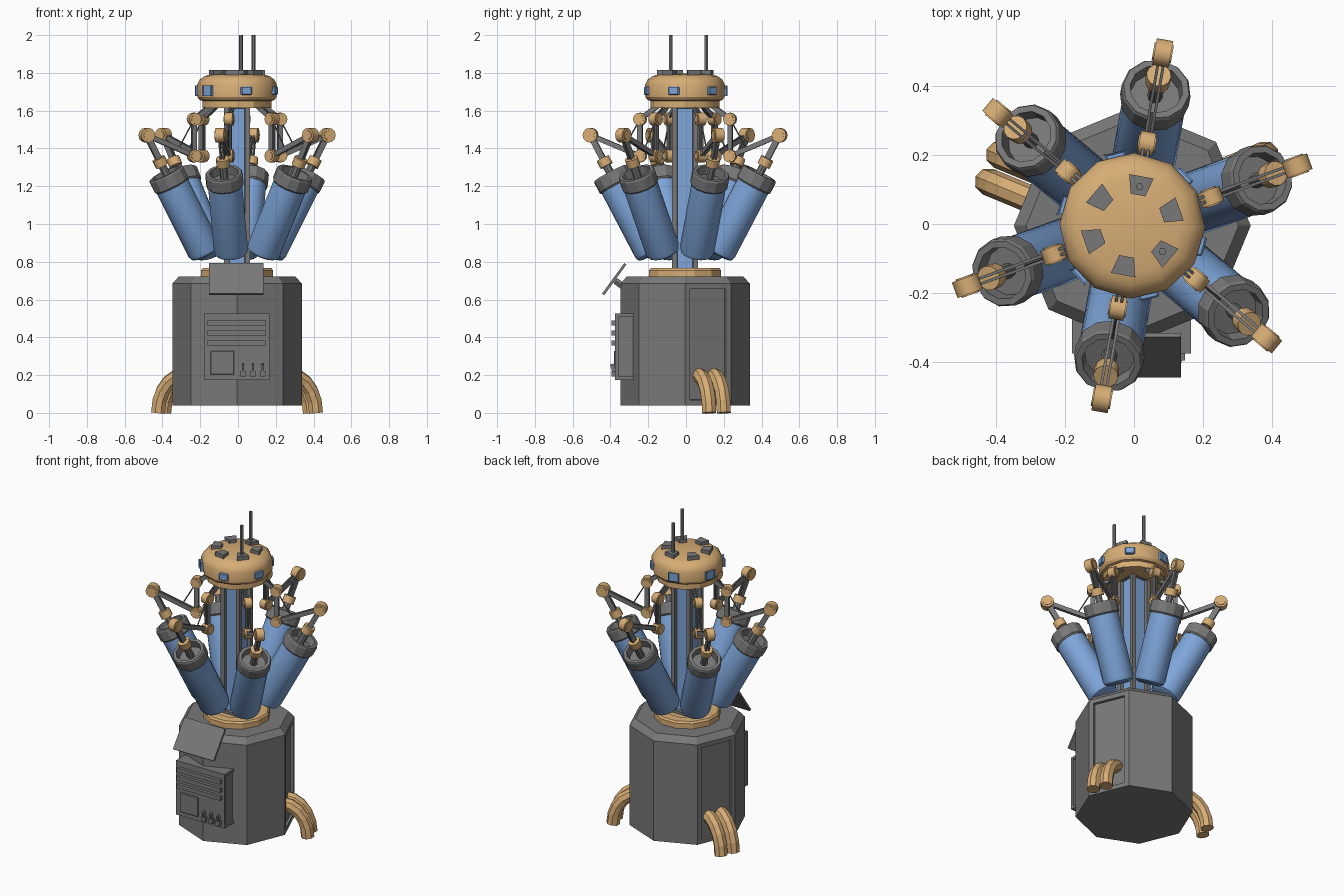
import bpy, bmesh, math
from mathutils import Vector, Matrix

if "Cube" in bpy.data.objects:
    bpy.data.objects.remove(bpy.data.objects["Cube"])

C = Vector((-0.005, -0.005, 0))          # axis of the machine


def material(name, rgb):
    m = bpy.data.materials.new(name)
    m.diffuse_color = (*rgb, 1)
    m.use_nodes = True
    m.node_tree.nodes["Principled BSDF"].inputs["Base Color"].default_value = m.diffuse_color
    return m


TAN = material("tan", (0.68, 0.42, 0.18))
BLUE = material("blue", (0.21, 0.38, 0.70))
GREY = material("dark_grey", (0.19, 0.19, 0.19))


def finish(name, bm, mats=(GREY,), smooth=None):
    bmesh.ops.recalc_face_normals(bm, faces=bm.faces)
    me = bpy.data.meshes.new(name)
    bm.to_mesh(me)
    bm.free()
    for m in mats:
        me.materials.append(m)
    ob = bpy.data.objects.new(name, me)
    bpy.context.collection.objects.link(ob)
    if smooth:
        bpy.ops.object.select_all(action='DESELECT')
        bpy.context.view_layer.objects.active = ob
        ob.select_set(True)
        bpy.ops.object.shade_smooth_by_angle(angle=math.radians(smooth))
    return ob


def lathe_bm(profile, sides, phase=0.0, mtx=Matrix()):
    bm = bmesh.new()
    rings = []
    for r, z in profile:
        n = sides if r > 0 else 1
        rings.append([bm.verts.new(mtx @ Vector((r * math.cos(phase + i * math.tau / sides),
                                                 r * math.sin(phase + i * math.tau / sides), z)))
                      for i in range(n)])
    for a, b in zip(rings, rings[1:]):
        for i in range(sides):
            j = (i + 1) % sides
            quad = [a[i % len(a)], a[j % len(a)], b[j % len(b)], b[i % len(b)]]
            bm.faces.new(list(dict.fromkeys(quad)))
    return bm


def lathe(name, profile, sides, mat=GREY, phase=0.0, mtx=Matrix.Translation(C), smooth=None):
    return finish(name, lathe_bm(profile, sides, phase, mtx), [mat], smooth)


def along(p, q):
    return Matrix.Translation(p) @ (q - p).to_track_quat('Z', 'Y').to_matrix().to_4x4()


def beam(name, p, q, r, mat=GREY, sides=8):
    n = (q - p).length
    return lathe(name, [(0, 0), (r, 0), (r, n), (0, n)], sides, mat, 0, along(p, q),
                 40 if sides > 6 else None)


def box(name, center, size, mat=GREY, rot=Matrix(), bevel=0.0, inner=1.0):
    """Box; inner < 1 narrows its local -x end."""
    bm = bmesh.new()
    bmesh.ops.create_cube(bm, size=1)
    for v in bm.verts:
        if v.co.x < 0:
            v.co.y *= inner
    bm.transform(Matrix.Translation(center) @ rot @ Matrix.Diagonal((*size, 1)))
    if bevel:
        bmesh.ops.bevel(bm, geom=bm.edges[:], offset=bevel, segments=1, affect='EDGES')
    return finish(name, bm, [mat])


def polar(a, r, z, t=0.0):
    """World point at angle a, radius r, height z, shifted t sideways."""
    return C + Vector((r * math.cos(a) - t * math.sin(a), r * math.sin(a) + t * math.cos(a), z))


def recess(bm, faces, border, depth, index=0):
    for f in faces:
        bmesh.ops.inset_region(bm, faces=[f], thickness=border)
        bmesh.ops.inset_region(bm, faces=[f], thickness=0.002, depth=-depth)
        f.material_index = index


# Octagonal base with two recessed side hatches
HATCHES = [math.radians(22.5), math.radians(157.5)]
bm = lathe_bm([(0, .04), (.343, .04), (.343, .685), (.308, .722), (0, .722)], 8, 0, Matrix.Translation(C))
bmesh.ops.recalc_face_normals(bm, faces=bm.faces)
bm.normal_update()
recess(bm, [f for f in bm.faces if any(
    f.normal.dot(Vector((math.cos(a), math.sin(a), 0))) > .99 for a in HATCHES)], .04, .016)
finish("base_body", bm)

# Pairs of hoses arching out of the hatches
for h, a in enumerate(HATCHES):
    for s in (-1, 1):
        cu = bpy.data.curves.new("hose_path", 'CURVE')
        cu.dimensions = '3D'
        cu.bevel_depth, cu.bevel_resolution, cu.use_fill_caps = .04, 2, True
        sp = cu.splines.new('POLY')
        sp.points.add(5)
        for i, p in enumerate(sp.points):
            u = i / 5 * math.pi / 2
            p.co = (*polar(a, .285 + .15 * math.sin(u), .2 * math.cos(u), s * .042), 1)
        tmp = bpy.data.objects.new("hose_path", cu)
        me = bpy.data.meshes.new_from_object(tmp)
        me.shade_flat()
        me.materials.clear()
        me.materials.append(TAN)
        bpy.data.objects.remove(tmp)
        ob = bpy.data.objects.new(f"hose_{h}_{'left' if s < 0 else 'right'}", me)
        bpy.context.collection.objects.link(ob)

# Front console with vents, screen and switches
cx = -.007
bm = bmesh.new()
bmesh.ops.create_cube(bm, size=1, matrix=Matrix.Translation((cx, -.31, .35)) @ Matrix.Diagonal((.345, .13, .35, 1)))
bm.normal_update()
recess(bm, [f for f in bm.faces if abs(f.normal.x) > .9], .024, .008)
finish("console", bm)
for i in range(3):
    box(f"vent_bar_{i}", (cx, -.38, .475 - i * .052), (.31, .03, .026))
box("screen", (-.083, -.376, .265), (.125, .012, .125), bevel=.003)
for i in range(3):
    x = .027 + i * .052
    box(f"switch_{i}", (x, -.38, .207), (.03, .03, .028))
    box(f"switch_lever_{i}", (x, -.385, .235), (.012, .02, .05), rot=Matrix.Rotation(.35, 4, 'X'))

# Tilted display board on a bracket
tilt = Matrix.Rotation(math.radians(54), 4, 'X')
box("tilted_board", (-.009, -.38, .708), (.29, .2, .014), rot=tilt)
beam("board_bracket", Vector((-.01, -.375, .70)), Vector((-.01, -.30, .645)), .02, sides=6)

# Collar and square mast with recessed blue panels
lathe("collar", [(0, .715), (.197, .715), (.197, .755), (.188, .766), (.13, .766), (.12, .75), (0, .75)],
      12, TAN, math.radians(15))
bm = bmesh.new()
bmesh.ops.create_cube(bm, size=1, matrix=Matrix.Translation(C + Vector((0, 0, 1.19)))
                      @ Matrix.Diagonal((.136, .136, .9, 1)))
bm.normal_update()
recess(bm, [f for f in bm.faces if abs(f.normal.z) < .5], .037, .02, 1)
finish("mast", bm, [GREY, BLUE])

# Head dome, windows, roof blocks, aerials
lathe("head", [(0, 1.615), (.183, 1.615), (.183, 1.652), (.198, 1.656), (.209, 1.672), (.211, 1.737),
               (.197, 1.765), (.172, 1.783), (.14, 1.792), (0, 1.796)], 12, TAN, math.radians(28.5), smooth=30)
for k in range(6):
    a = math.radians(43.5 + 60 * k)
    box(f"head_window_{k}", polar(a, .203, 1.705), (.03, .058, .044), BLUE, Matrix.Rotation(a, 4, 'Z'), .005)
    b = math.radians(19.5 + 60 * k)
    box(f"roof_block_{k}", polar(b, .118, 1.8), (.055, .072, .028), rot=Matrix.Rotation(b, 4, 'Z'), inner=.6)
    if k in (1, 5):
        beam(f"aerial_{k}", polar(b, .115, 1.8), polar(b, .115, 2.0), .011, sides=6)

# Six tilted canisters, each with a folding arm up to the head
LEAN = math.radians(28)


def hub(name, a, r, z, rad, half):
    beam(name, polar(a, r, z, -half), polar(a, r, z, half), rad, TAN, 12)
    beam(name + "_pin", polar(a, r, z, -half - .004), polar(a, r, z, half + .004), rad * .68, TAN, 12)


def plates(name, a, p, q, depth=.026):
    """A pair of flat bars lying in the plane of the arm."""
    x = Vector((q[0] - p[0], 0, q[1] - p[1])).normalized()
    y = Vector((0, 1, 0))
    rot = Matrix.Rotation(a, 4, 'Z') @ Matrix((x, y, x.cross(y))).transposed().to_4x4()
    for s in (-1, 1):
        box(f"{name}_{'left' if s < 0 else 'right'}", polar(a, (p[0] + q[0]) / 2, (p[1] + q[1]) / 2, s * .008),
            (math.dist(p, q), .008, depth), rot=rot)


def on_axis(s):
    return .173 + math.sin(LEAN) * s, .84 + math.cos(LEAN) * s


for k in range(6):
    a = math.radians(20 + 60 * k)
    m = along(polar(a, *on_axis(0)), polar(a, *on_axis(1)))
    lathe(f"canister_{k}", [(0, 0), (.068, 0), (.085, .009), (.092, .03), (.092, .43), (0, .43)], 16, BLUE, 0, m, 40)
    lathe(f"canister_rim_{k}", [(0, .41), (.094, .41), (.101, .418), (.101, .478), (.096, .487), (.077, .487),
                                (.073, .44), (0, .44)], 12, GREY, 0, m)
    beam(f"piston_{k}", polar(a, *on_axis(.43)), polar(a, *on_axis(.54)), .022)
    beam(f"piston_collar_{k}", polar(a, *on_axis(.53)), polar(a, *on_axis(.575)), .036, TAN, 12)
    elbow, low, high = (.508, 1.47), (.242, 1.36), (.242, 1.555)
    plates(f"forearm_{k}", a, on_axis(.56), elbow, .032)
    hub(f"elbow_{k}", a, *elbow, .039, .024)
    plates(f"upper_arm_{k}", a, elbow, low)
    hub(f"lower_joint_{k}", a, *low, .034, .022)
    plates(f"link_{k}", a, low, high)
    hub(f"upper_joint_{k}", a, *high, .034, .022)
    plates(f"head_strut_{k}", a, high, (.14, 1.63))
    beam(f"tension_wire_{k}", polar(a, *high), polar(a, .33, 1.4), .004, sides=5)
